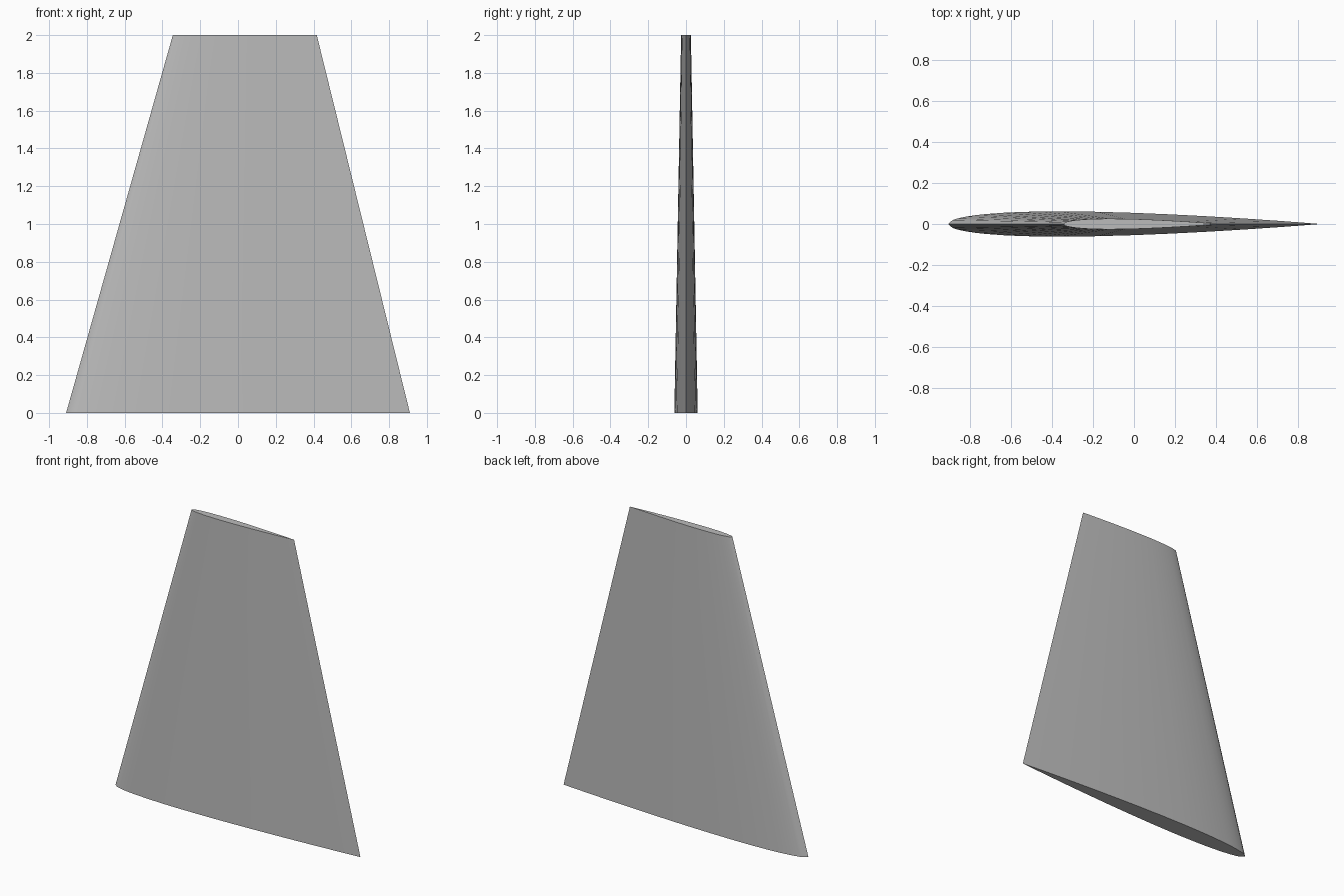
import bpy, bmesh, math

cube = bpy.data.objects.get("Cube")
if cube:
    bpy.data.objects.remove(cube, do_unlink=True)

# Plain grey finish
grey = bpy.data.materials.new("light_grey")
grey.use_nodes = True
colour = (0.5, 0.5, 0.5, 1)
grey.diffuse_color = colour
grey.node_tree.nodes["Principled BSDF"].inputs["Base Color"].default_value = colour

THICKNESS = 0.068
STATIONS = [0, 0.0125, 0.025, 0.05, 0.075, 0.1, 0.15, 0.2, 0.25, 0.3,
            0.4, 0.5, 0.6, 0.7, 0.8, 0.9, 0.95, 1]


def half_thickness(t):
    """Symmetric aerofoil with a closed trailing edge."""
    return 5 * THICKNESS * (0.2969 * math.sqrt(t) - 0.126 * t - 0.3516 * t**2
                            + 0.2843 * t**3 - 0.1036 * t**4)


def section(bm, lead, trail, z):
    """Closed loop: front side nose to tail, then back side tail to nose."""
    chord = trail - lead
    front = [(t, -half_thickness(t)) for t in STATIONS]
    back = [(t, -y) for t, y in reversed(front[1:-1])]
    return [bm.verts.new((lead + t * chord, y * chord, z)) for t, y in front + back]


# Tapered fin: root and tip sections joined by long panels
bm = bmesh.new()
root = section(bm, -0.91, 0.91, 0)
tip = section(bm, -0.345, 0.417, 2)
n = len(root)
for i in range(n):
    j = (i + 1) % n
    bm.faces.new((root[i], root[j], tip[j], tip[i]))
bm.faces.new(root[::-1])
bm.faces.new(tip)
bmesh.ops.recalc_face_normals(bm, faces=bm.faces)

mesh = bpy.data.meshes.new("tapered_fin")
bm.to_mesh(mesh)
bm.free()
mesh.materials.append(grey)
fin = bpy.data.objects.new("tapered_fin", mesh)
bpy.context.collection.objects.link(fin)

# Smooth skin with crisp end caps and trailing edge
bpy.ops.object.select_all(action="DESELECT")
fin.select_set(True)
bpy.context.view_layer.objects.active = fin
bpy.ops.object.shade_smooth_by_angle(angle=math.radians(30))
